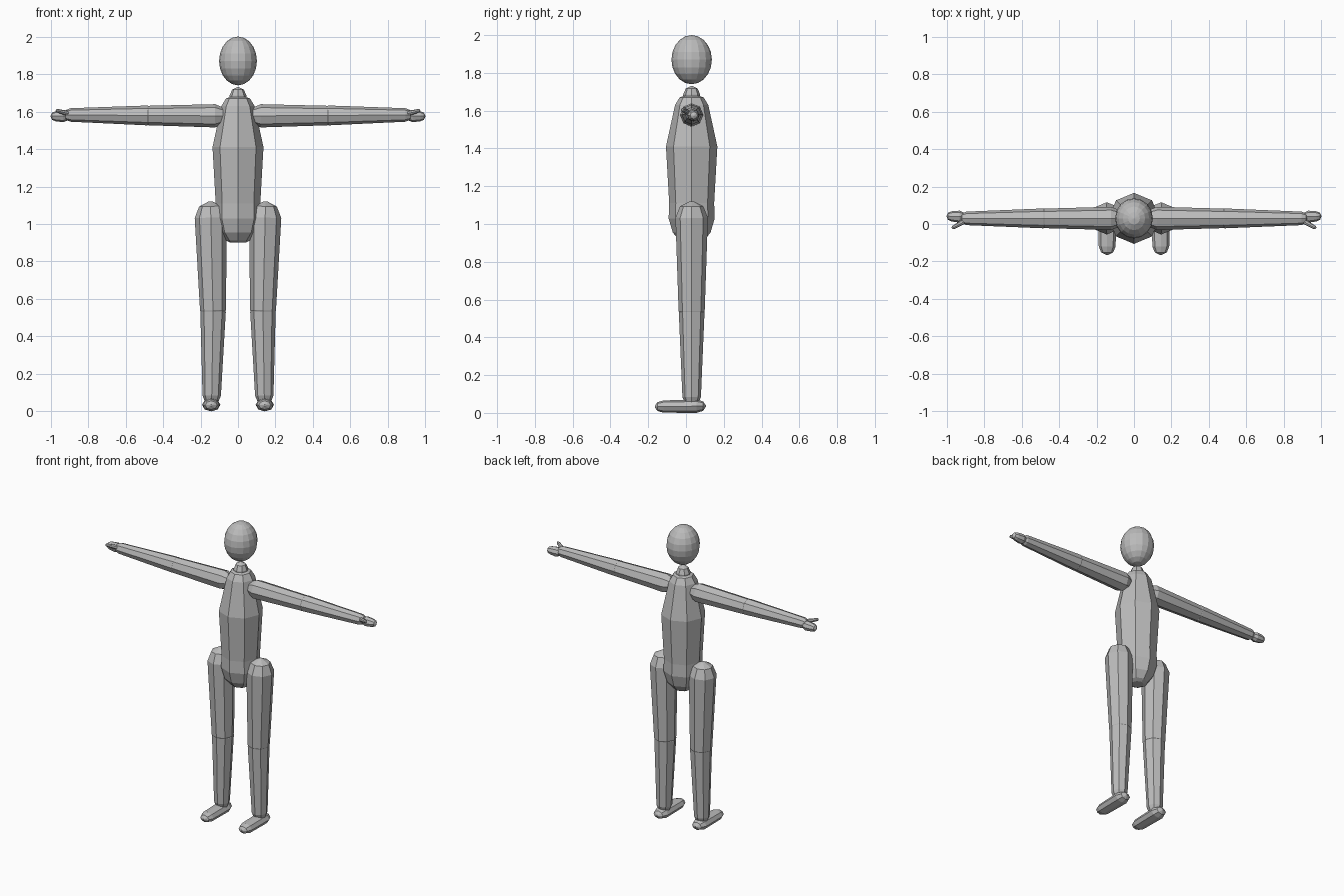
import bpy, bmesh, math
from mathutils import Vector, Matrix

if "Cube" in bpy.data.objects:
    bpy.data.objects.remove(bpy.data.objects["Cube"])

grey = bpy.data.materials.new("neutral grey")
grey.diffuse_color = (0.5, 0.5, 0.5, 1)
grey.use_nodes = True
grey.node_tree.nodes["Principled BSDF"].inputs["Base Color"].default_value = grey.diffuse_color
Y = 0.03  # depth of the body axis


def finish(bm, name):
    bmesh.ops.recalc_face_normals(bm, faces=bm.faces)
    mesh = bpy.data.meshes.new(name)
    bm.to_mesh(mesh)
    bm.free()
    mesh.materials.append(grey)
    ob = bpy.data.objects.new(name, mesh)
    bpy.context.collection.objects.link(ob)
    return ob


def loft(name, start, end, profile, side=1, flat=1.0, sides=8):
    """Faceted limb: profile holds (distance along the axis, radius)."""
    a, b = Vector(start), Vector(end)
    d = (b - a).normalized()
    u = Vector((0, 1, 0)) if abs(d.y) < 0.9 else Vector((1, 0, 0))
    v = d.cross(u).normalized()
    u = v.cross(d).normalized()
    bm = bmesh.new()
    rings = []
    for t, r in profile:
        c = a + d * t
        ring = []
        for i in range(sides):
            ang = math.tau * i / sides
            p = c + u * r * math.cos(ang) + v * r * flat * math.sin(ang)
            ring.append(bm.verts.new((p.x * side, p.y, p.z)))
        rings.append(ring)
    for lo, hi in zip(rings, rings[1:]):
        for i in range(sides):
            j = (i + 1) % sides
            bm.faces.new((lo[i], lo[j], hi[j], hi[i]))
    bm.faces.new(rings[0])
    bm.faces.new(rings[-1])
    bmesh.ops.remove_doubles(bm, verts=bm.verts, dist=0.0005)
    return finish(bm, name)


def capsule(name, start, end, r0, r1, side=1, flat=1.0):
    """Tapered limb with a two-step dome on both ends."""
    n = (Vector(end) - Vector(start)).length
    prof = [(0, r0 * 0.12), (r0 * 0.3, r0 * 0.71), (r0, r0),
            (n - r1, r1), (n - r1 * 0.3, r1 * 0.71), (n, r1 * 0.12)]
    return loft(name, start, end, prof, side, flat)


# Head
bm = bmesh.new()
bmesh.ops.create_uvsphere(bm, u_segments=16, v_segments=10, radius=1,
                          matrix=Matrix.Translation((0, Y, 1.87))
                          @ Matrix.Diagonal((0.101, 0.107, 0.13, 1)))
finish(bm, "head")

# Neck and torso
capsule("neck", (0, Y, 1.60), (0, Y, 1.73), 0.045, 0.045)
loft("torso", (0, Y, 0), (0, Y, 2),
     [(0.90, 0.04), (0.912, 0.065), (0.955, 0.1), (1.03, 0.122), (1.11, 0.119),
      (1.41, 0.136), (1.63, 0.088), (1.67, 0.064), (1.685, 0.02)])

for s, label in ((1, "left"), (-1, "right")):
    # Legs
    capsule(label + "_thigh", (0.147, Y, 1.12), (0.132, Y, 0.47), 0.086, 0.069, s)
    capsule(label + "_shin", (0.132, Y, 0.60), (0.141, Y, 0.035), 0.068, 0.049, s)
    # Feet
    capsule(label + "_foot", (0.143, 0.105, 0.036), (0.143, -0.165, 0.033),
            0.049, 0.045, s, 0.72)
    # Arms
    capsule(label + "_upper_arm", (0.06, Y, 1.577), (0.53, Y, 1.579), 0.062, 0.052, s)
    capsule(label + "_forearm", (0.43, Y, 1.579), (0.93, Y, 1.582), 0.053, 0.036, s)
    # Hands
    capsule(label + "_hand", (0.90, 0.038, 1.575), (1.0, 0.042, 1.575), 0.032, 0.027, s)
    capsule(label + "_thumb", (0.90, 0.018, 1.588), (0.972, -0.023, 1.606), 0.014, 0.010, s)
